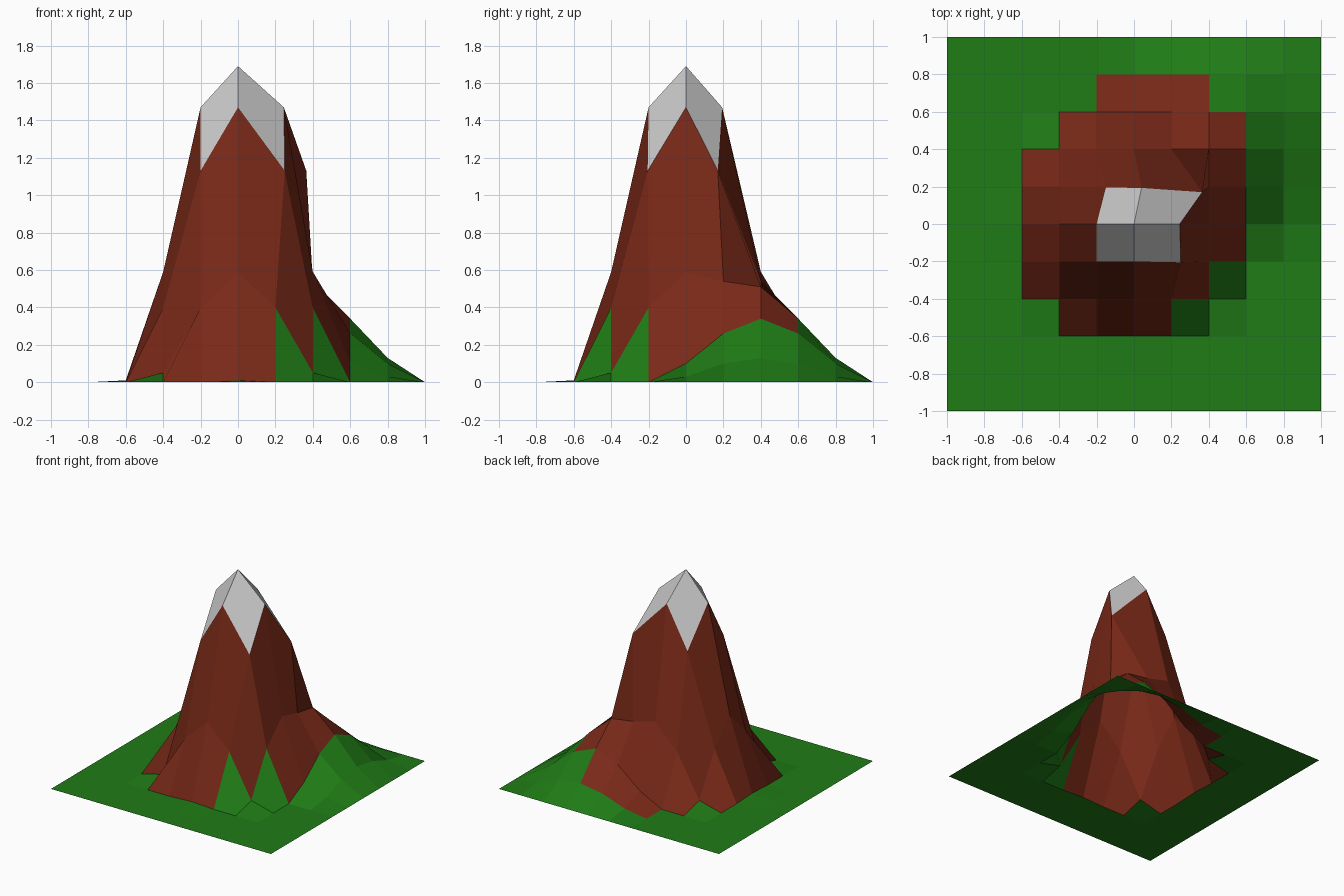
import bpy, math

if "Cube" in bpy.data.objects:
    bpy.data.objects.remove(bpy.data.objects["Cube"])

STEP = 0.2
# radial height profiles (distance, height) of the main peak and the side hill
PEAK = [(0, 1.69), (.2, 1.47), (.283, 1.13), (.4, .59), (.447, .40), (.566, .05), (.6, .01), (.632, 0)]
HILL = [(0, .51), (.2, .34), (.283, .26), (.4, .13), (.447, .10), (.566, .03), (.6, 0)]
# vertices dragged off the regular grid: (i, j) -> (x, y)
SHIFT = {(1, 0): (.245, 0), (1, 1): (.365, .17), (1, -1): (.25, -.205),
         (0, 1): (.04, .193), (-1, 1): (-.15, .195)}
SADDLE = {(2, 1): .54, (1, 2): .54}


def profile(table, r):
    for (r0, h0), (r1, h1) in zip(table, table[1:]):
        if r <= r1:
            return h0 + (h1 - h0) * (r - r0) / (r1 - r0)
    return 0.0


def point(i, j):
    x, y = i * STEP, j * STEP
    z = max(profile(PEAK, math.hypot(x, y)), profile(HILL, math.hypot(x - .4, y - .4)))
    z = SADDLE.get((i, j), z)
    return (*SHIFT.get((i, j), (x, y)), z)


# rock cells per row: row j -> first and last+1 column
ROCK = {3: (-1, 2), 2: (-2, 3), 1: (-3, 3), 0: (-3, 3), -1: (-3, 3), -2: (-3, 2), -3: (-2, 1)}


def region(i, j):
    if i in (-1, 0) and j in (-1, 0):
        return "snow_cap"
    a, b = ROCK.get(j, (0, 0))
    return "rock_slopes" if a <= i < b else "grass_base"


def build(name, color):
    verts, index, faces = [], {}, []
    for j in range(-5, 5):
        for i in range(-5, 5):
            if region(i, j) != name:
                continue
            face = []
            for key in ((i, j), (i + 1, j), (i + 1, j + 1), (i, j + 1)):
                if key not in index:
                    index[key] = len(verts)
                    verts.append(point(*key))
                face.append(index[key])
            faces.append(face)
    mesh = bpy.data.meshes.new(name)
    mesh.from_pydata(verts, [], faces)
    obj = bpy.data.objects.new(name, mesh)
    bpy.context.collection.objects.link(obj)
    if color:
        mat = bpy.data.materials.new(name)
        mat.diffuse_color = (*color, 1)
        mat.use_nodes = True
        mat.node_tree.nodes["Principled BSDF"].inputs["Base Color"].default_value = mat.diffuse_color
        mesh.materials.append(mat)


# grass plane, brown rock and snowy summit share one height field
build("grass_base", (.014, .20, .008))
build("rock_slopes", (.19, .022, .009))
build("snow_cap", None)
